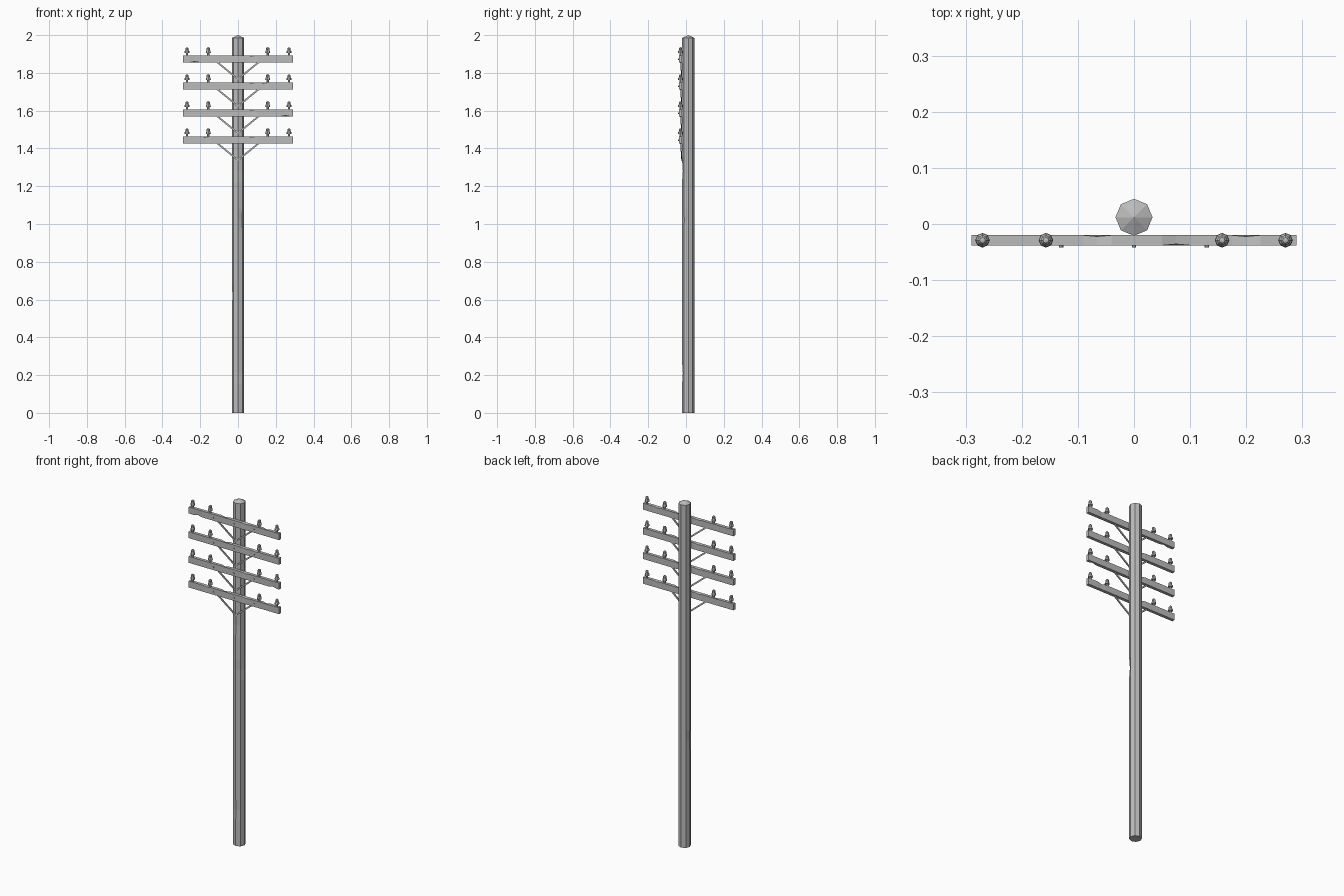
import bpy, bmesh, math
from mathutils import Vector

if "Cube" in bpy.data.objects:
    bpy.data.objects.remove(bpy.data.objects["Cube"], do_unlink=True)

POLE_Y, POLE_R = 0.012, 0.033
ARM_Y, ARM_HALF, ARM_HEIGHT = -0.029, 0.29, 0.037
ARM_TOPS = [1.893 - 0.143 * i for i in range(4)]

grey = bpy.data.materials.new("weathered grey")
grey.use_nodes = True
colour = (0.5, 0.5, 0.5, 1)
grey.diffuse_color = colour
grey.node_tree.nodes["Principled BSDF"].inputs["Base Color"].default_value = colour


def finish(name, bm):
    bmesh.ops.recalc_face_normals(bm, faces=bm.faces)
    mesh = bpy.data.meshes.new(name)
    bm.to_mesh(mesh)
    bm.free()
    mesh.materials.append(grey)
    obj = bpy.data.objects.new(name, mesh)
    bpy.context.collection.objects.link(obj)
    return obj


def loft(name, rings, tip=None):
    """Skin a list of equal-sized point rings; close with caps or a tip point."""
    bm = bmesh.new()
    loops = [[bm.verts.new(p) for p in ring] for ring in rings]
    n = len(loops[0])
    for a, b in zip(loops, loops[1:]):
        for i in range(n):
            j = (i + 1) % n
            bm.faces.new((a[i], a[j], b[j], b[i]))
    bm.faces.new(loops[0])
    if tip:
        apex = bm.verts.new(tip)
        for i in range(n):
            bm.faces.new((loops[-1][i], loops[-1][(i + 1) % n], apex))
    else:
        bm.faces.new(loops[-1])
    return finish(name, bm)


def octagon(x, y, z, r):
    return [Vector((x + r * math.cos(k * math.pi / 4),
                    y + r * math.sin(k * math.pi / 4), z)) for k in range(8)]


# Pole with a low pointed top and a few shallow splits along its corners
rings = [octagon(0, POLE_Y, 0, POLE_R)]
for z, corner in [(0.21, 6), (0.62, 4), (1.02, 7), (1.28, 6)]:
    for dz, depth in [(-0.06, 0), (0, 0.12), (0.06, 0)]:
        ring = octagon(0, POLE_Y, z + dz, POLE_R)
        ring[corner] = ring[corner].lerp(Vector((0, POLE_Y, z + dz)), depth)
        rings.append(ring)
rings.append(octagon(0, POLE_Y, 1.985, POLE_R))
loft("pole", rings, (0, POLE_Y, 2))


# Crossarm: square beam with chipped corners
# corners: 0 front bottom, 1 back bottom, 2 back top, 3 front top
def crossarm(top, chips):
    def section(x):
        y0, y1, z0 = ARM_Y - 0.009, ARM_Y + 0.009, top - ARM_HEIGHT
        return [Vector((x, y0, z0)), Vector((x, y1, z0)),
                Vector((x, y1, top)), Vector((x, y0, top))]
    stations = [section(-ARM_HALF)]
    for x, corner in sorted(chips):
        for dx, depth in [(-0.025, 0), (0, 0.25), (0.025, 0)]:
            s = section(x + dx)
            s[corner] = s[corner].lerp(sum(s, Vector()) / 4, depth)
            stations.append(s)
    stations.append(section(ARM_HALF))
    loft("crossarm", stations)


# Flat brace strip running from inside the arm down to the pole front
def brace(side, top):
    a = Vector((side * 0.13, ARM_Y, top - 0.02))
    b = Vector((0, POLE_Y - POLE_R - 0.001, top - 0.126))
    along = (b - a).normalized()
    depth = Vector((0, 1, 0))
    width = along.cross(depth).normalized() * 0.0045
    depth = depth * 0.0025
    loft("brace", [[p + width + depth, p + width - depth,
                    p - width - depth, p - width + depth] for p in (a, b)])


# Bolt head on the front of the arm
def bolt(x, z):
    y = ARM_Y - 0.009
    ring = octagon(0, 0, 0, 0.004)
    loft("bolt", [[Vector((x + p.x, y - d, z + p.y)) for p in ring]
                  for d in (-0.002, 0.004)])


# Insulator: pin, flared skirt, and rounded cap
INSULATOR = [(0.006, -0.002), (0.006, 0.012), (0.013, 0.013), (0.012, 0.022),
             (0.009, 0.027), (0.009, 0.037), (0.005, 0.042)]


def insulator(x, top):
    loft("insulator", [octagon(x, ARM_Y, top + h, r) for r, h in INSULATOR],
         (x, ARM_Y, top + 0.043))


ARM_CHIPS = [(-0.065, 2), (0.075, 3), (0.2, 2)]
EXTRA_CHIPS = [(-0.23, 0), (0.14, 3), (0.25, 0), (-0.17, 3)]
for top, extra in zip(ARM_TOPS, EXTRA_CHIPS):
    chips = [c for c in ARM_CHIPS if abs(c[0] - extra[0]) > 0.06] + [extra]
    crossarm(top, chips)
    for x in (-0.13, 0, 0.13):
        bolt(x, top - 0.02)
    for side in (-1, 1):
        brace(side, top)
        for x in (0.157, 0.27):
            insulator(side * x, top)
